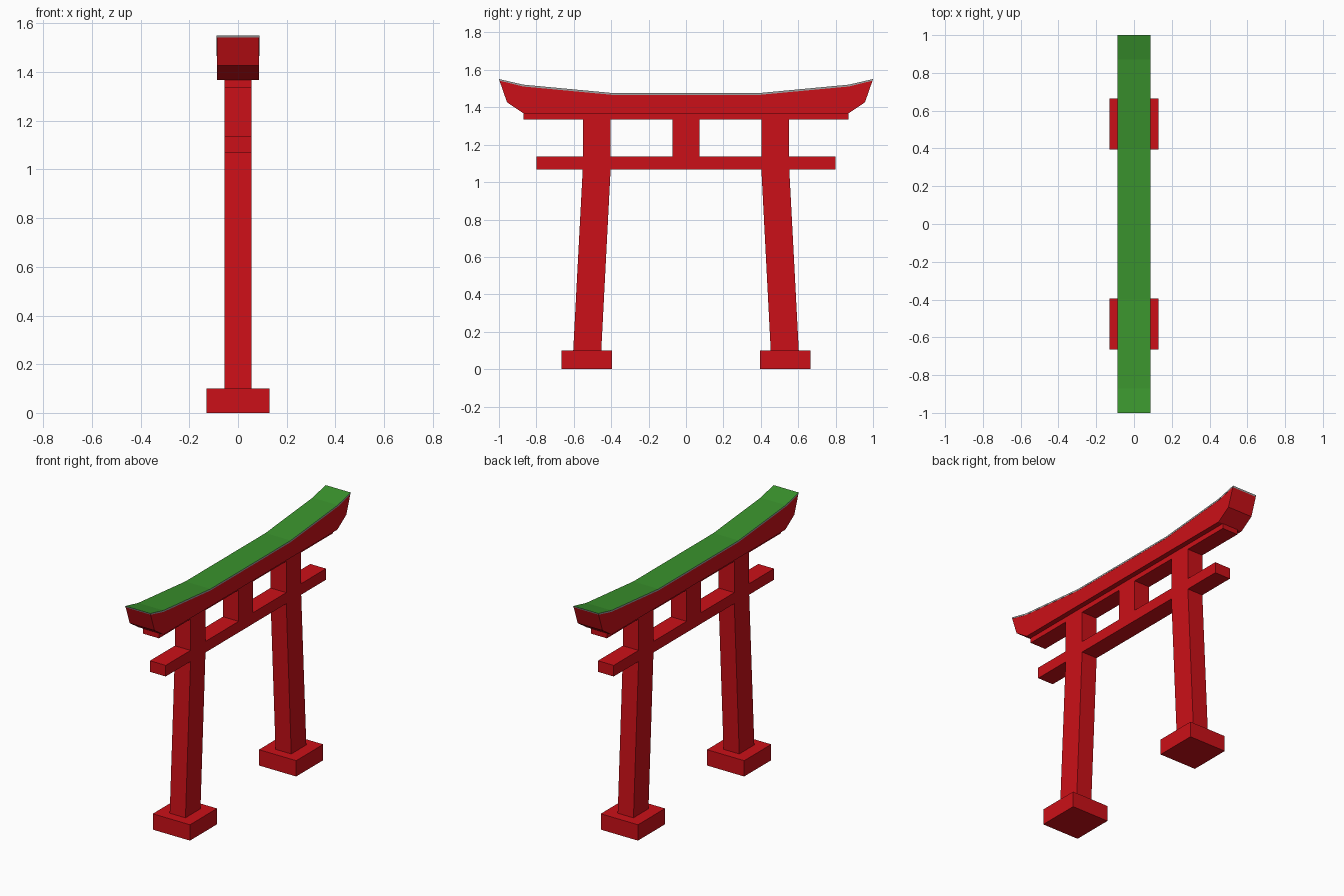
import bpy, bmesh

if "Cube" in bpy.data.objects:
    bpy.data.objects.remove(bpy.data.objects["Cube"])


def material(name, colour):
    m = bpy.data.materials.new(name)
    m.diffuse_color = (*colour, 1)
    m.use_nodes = True
    m.node_tree.nodes["Principled BSDF"].inputs["Base Color"].default_value = m.diffuse_color
    return m


RED = material("red_paint", (0.60, 0.005, 0.009))
GREEN = material("green_roof", (0.042, 0.29, 0.026))
GREY = material("grey_edge", (0.35, 0.35, 0.35))


def extrude_profile(name, points, half_depth, mats=(RED,)):
    """Extrude a (y, z) outline along x, centred on x = 0."""
    bm = bmesh.new()
    back = [bm.verts.new((-half_depth, y, z)) for y, z in points]
    front = [bm.verts.new((half_depth, y, z)) for y, z in points]
    n = len(points)
    bm.faces.new(back)
    bm.faces.new(front)
    for i in range(n):
        j = (i + 1) % n
        bm.faces.new((back[i], back[j], front[j], front[i]))
    bmesh.ops.recalc_face_normals(bm, faces=bm.faces)
    if len(mats) > 1:  # second material on upward faces
        for f in bm.faces:
            f.material_index = int(f.normal.z > 0.5)
    me = bpy.data.meshes.new(name)
    bm.to_mesh(me)
    bm.free()
    for m in mats:
        me.materials.append(m)
    ob = bpy.data.objects.new(name, me)
    bpy.context.collection.objects.link(ob)
    return ob


def box(name, y0, y1, z0, z1, half_depth):
    return extrude_profile(name, [(y0, z0), (y1, z0), (y1, z1), (y0, z1)], half_depth)


def mirrored(points):
    """Complete a half outline running from +y by adding its -y reflection."""
    return points + [(-y, z) for y, z in reversed(points)]


D = 0.055  # half depth of the posts and beams

# Footings and leaning posts, straight above the tie beam
for side, s in (("left", -1), ("right", 1)):
    box(side + "_footing", s * 0.395, s * 0.665, 0, 0.10, 0.13)
    post = [(0.453, 0.10), (0.603, 0.10), (0.552, 1.07), (0.552, 1.335),
            (0.403, 1.335), (0.403, 1.07)]
    extrude_profile(side + "_post", [(s * y, z) for y, z in post], D)

# Tie beam, centre strut and lower lintel
box("tie_beam", -0.80, 0.80, 1.068, 1.138, D)
box("centre_strut", -0.072, 0.072, 1.138, 1.335, D)
box("lower_lintel", -0.868, 0.868, 1.335, 1.367, D)

# Curved top lintel with undercut ends
top = [(0.997, 1.542), (0.87, 1.511), (0.40, 1.467)]
extrude_profile("top_lintel", mirrored([(0.868, 1.367), (0.957, 1.427)] + top), 0.087)

# Thin roof cap: grey edges, green upper surface
upper = [(1.0, 1.551), (0.87, 1.521), (0.40, 1.477)]
outline = mirrored(upper) + list(reversed(mirrored(top)))
extrude_profile("roof_cap", outline, 0.088, (GREY, GREEN))
